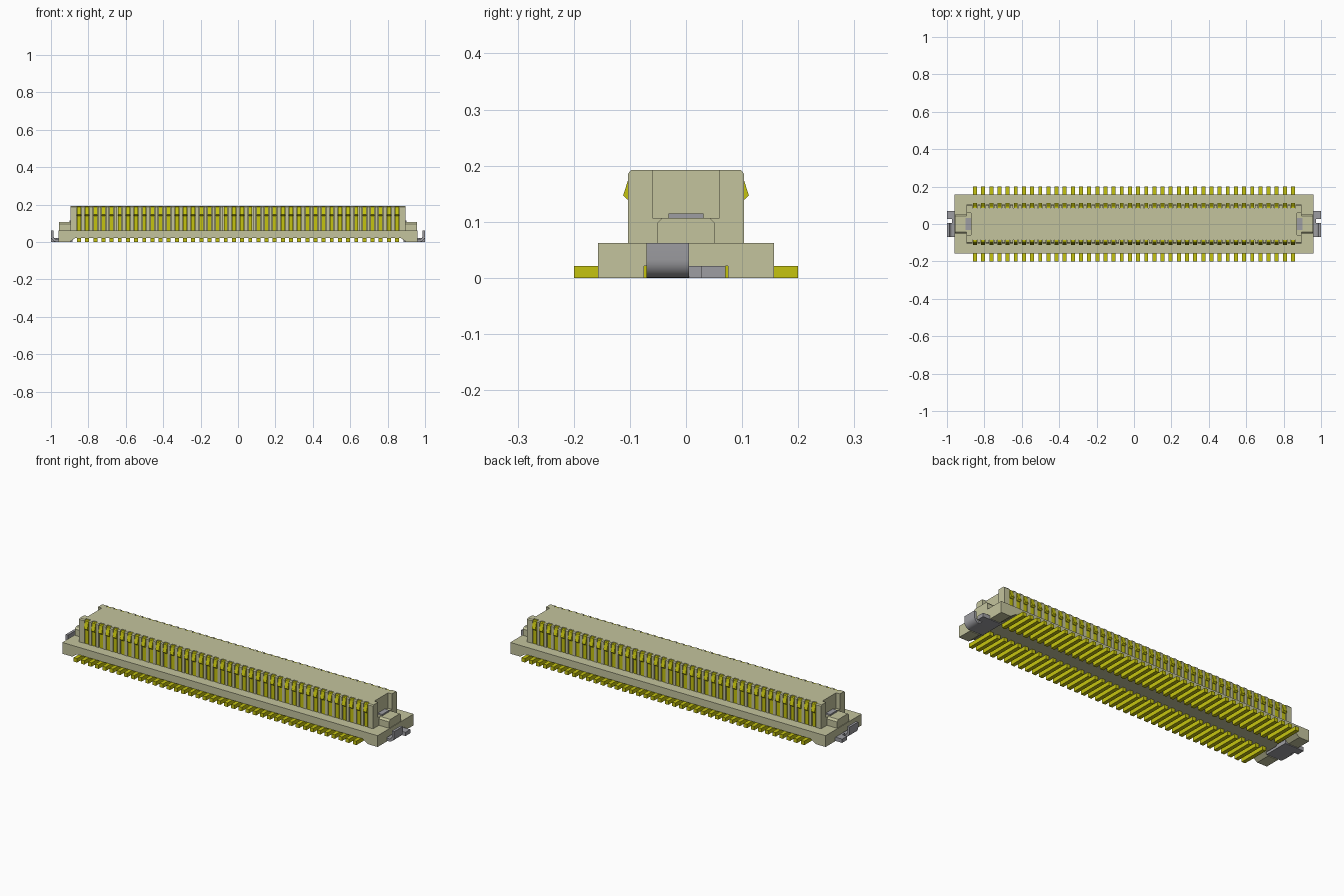
import bpy, bmesh, math

cube = bpy.data.objects.get("Cube")
if cube:
    bpy.data.objects.remove(cube, do_unlink=True)


def material(name, colour):
    m = bpy.data.materials.new(name)
    m.use_nodes = True
    m.diffuse_color = (*colour, 1)
    m.node_tree.nodes["Principled BSDF"].inputs["Base Color"].default_value = (*colour, 1)
    return m


TAN = material("tan plastic", (0.55, 0.55, 0.34))
GOLD = material("gold plating", (0.56, 0.55, 0.005))
GREY = material("grey metal", (0.34, 0.34, 0.36))

COUNT, PITCH = 40, 0.0436
CENTRES = [(i - (COUNT - 1) / 2) * PITCH for i in range(COUNT)]
PIN = 0.0105       # half width of a contact
SLOT = 0.0135      # half width of its groove
CORE = 0.086       # half depth of the housing behind the grooves


def prism(bm, pts, axis, a, b, sx=1, sy=1):
    """Extrude a 2D outline along x (outline y,z), y (x,z) or z (x,y)."""
    def place(p, t):
        x, y, z = {"x": (t, *p), "y": (p[0], t, p[1]), "z": (*p, t)}[axis]
        return bm.verts.new((x * sx, y * sy, z))
    lo = [place(p, a) for p in pts]
    hi = [place(p, b) for p in pts]
    n = len(pts)
    bm.faces.new(lo)
    bm.faces.new(hi)
    for i in range(n):
        j = (i + 1) % n
        bm.faces.new((lo[i], lo[j], hi[j], hi[i]))


def box(bm, x, y, z, sx=1, sy=1):
    prism(bm, [(x[0], y[0]), (x[1], y[0]), (x[1], y[1]), (x[0], y[1])], "z", *z, sx, sy)


def finish(bm, name, mat, smooth=False):
    bmesh.ops.recalc_face_normals(bm, faces=bm.faces)
    me = bpy.data.meshes.new(name)
    bm.to_mesh(me)
    bm.free()
    me.materials.append(mat)
    ob = bpy.data.objects.new(name, me)
    bpy.context.collection.objects.link(ob)
    if smooth:
        bpy.ops.object.select_all(action="DESELECT")
        ob.select_set(True)
        bpy.context.view_layer.objects.active = ob
        bpy.ops.object.shade_smooth_by_angle(angle=math.radians(35))


# Base slab, raised in the middle, with sloped feet at the corners
bm = bmesh.new()
box(bm, (-0.96, 0.96), (-0.157, 0.157), (0.021, 0.062))
for sx in (-1, 1):
    for sy in (-1, 1):
        prism(bm, [(0.87, 0.021), (0.9, 0), (0.96, 0), (0.96, 0.021)],
              "y", 0.075, 0.157, sx, sy)
finish(bm, "base", TAN)

# Housing core
bm = bmesh.new()
box(bm, (-0.872, 0.872), (-CORE, CORE), (0.062, 0.192))
finish(bm, "housing_core", TAN)


# Ribs between contacts, and the solid cheeks at both ends
def wall(inner):
    return [(inner, 0.062), (0.103, 0.062), (0.103, 0.186), (0.098, 0.192), (inner, 0.192)]


bm = bmesh.new()
edges = [-0.872] + [c + s * SLOT for c in CENTRES for s in (-1, 1)] + [0.872]
for sy in (-1, 1):
    for a, b in zip(edges[::2], edges[1::2]):
        prism(bm, wall(CORE), "x", a, b, 1, sy)
    for sx in (-1, 1):
        prism(bm, wall(0.06), "x", 0.872, 0.895, sx, sy)
finish(bm, "housing_ribs", TAN)

# End ledges with a chamfered locating block
bm = bmesh.new()
for sx in (-1, 1):
    box(bm, (0.872, 0.895), (-0.06, 0.06), (0.062, 0.107), sx)
    prism(bm, [(-0.052, 0.062), (0.052, 0.062), (0.052, 0.097), (0.042, 0.107),
               (-0.042, 0.107), (-0.052, 0.097)], "x", 0.895, 0.957, sx)
finish(bm, "end_blocks", TAN)

# Contacts with a sloped latch bump, in the grooves on both sides
bm = bmesh.new()
profile = [(CORE, 0.06), (0.101, 0.06), (0.101, 0.14), (0.105, 0.14), (0.112, 0.147),
           (0.104, 0.172), (0.101, 0.186), (0.096, 0.19), (CORE, 0.19)]
for c in CENTRES:
    for sy in (-1, 1):
        prism(bm, profile, "x", c - PIN, c + PIN, 1, sy)
finish(bm, "contacts", GOLD)

# Solder leads under the base
bm = bmesh.new()
for c in CENTRES:
    for sy in (-1, 1):
        box(bm, (c - PIN, c + PIN), (0.045, 0.2), (0, 0.0215), 1, sy)
finish(bm, "solder_leads", GOLD)

# Hold-down clips: bent upright, short tab, and the top tongue
bm = bmesh.new()
R, T = 0.032, 0.014
arc = [math.radians(-90 + 15 * i) for i in range(7)]
outer = [(1 - R + R * math.cos(a), R + R * math.sin(a)) for a in arc]
inner = [(1 - R + (R - T) * math.cos(a), R + (R - T) * math.sin(a)) for a in reversed(arc)]
bend = [(0.885, 0)] + outer + [(1, 0.062), (1 - T, 0.062)] + inner + [(0.885, T)]
for sx in (-1, 1):
    prism(bm, bend, "y", -0.07, 0.005, sx)
    box(bm, (0.885, 0.972), (0.005, 0.028), (0, 0.0208), sx)
    box(bm, (0.885, 1.0), (0.028, 0.07), (0, 0.0208), sx)
    box(bm, (0.8725, 0.9), (-0.031, 0.031), (0.1, 0.115), sx)
finish(bm, "hold_down_clips", GREY, smooth=True)
